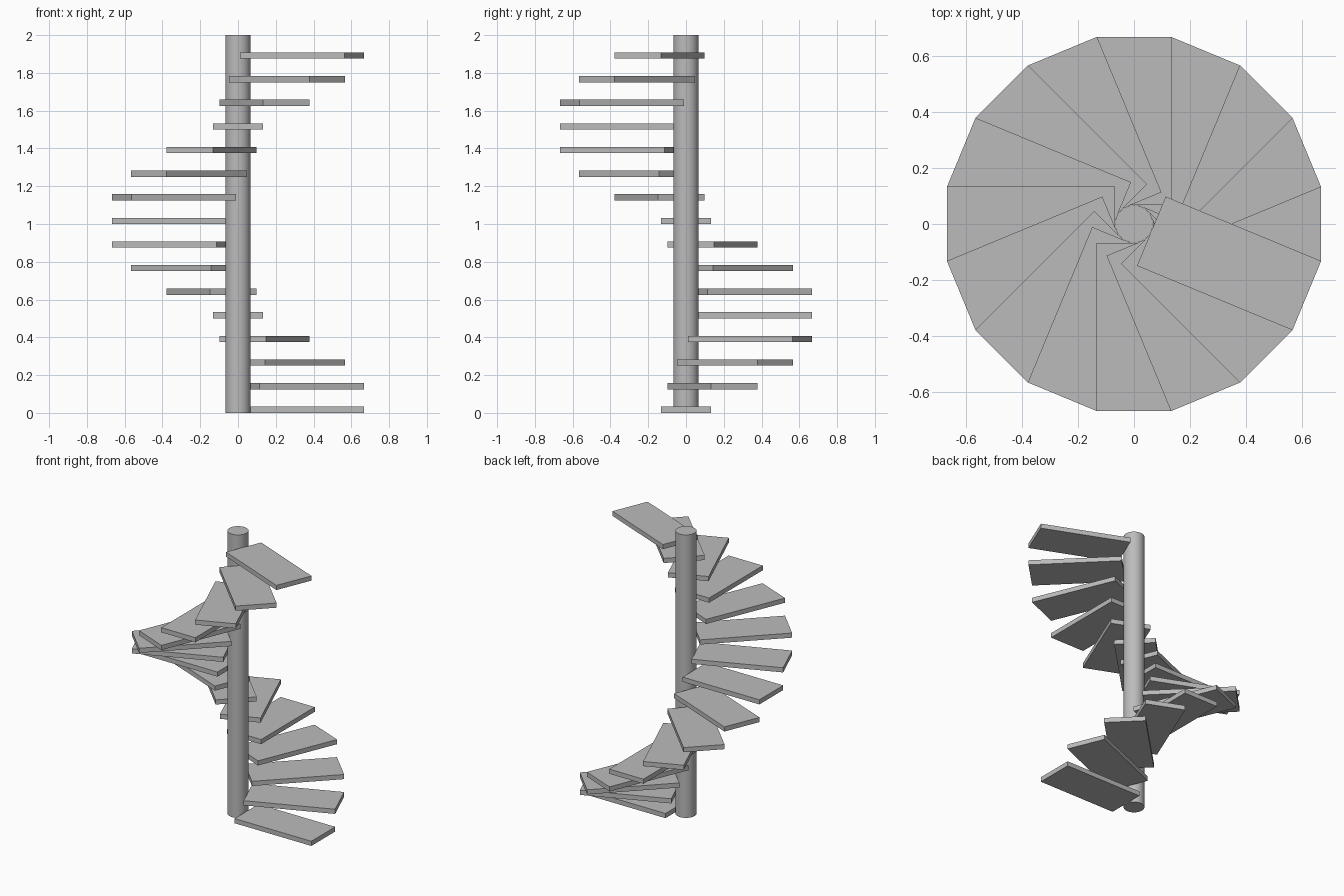
import bpy
from math import radians
from mathutils import Matrix

cube = bpy.data.objects.get("Cube")
if cube:
    bpy.data.objects.remove(cube, do_unlink=True)

STEPS = 16
TURN = 360 / STEPS
RISE = 0.125
THICK = 0.033
POLE_R = 0.067
OUTER = 0.667
WIDTH = 0.267

# One grey for the whole staircase
grey = bpy.data.materials.new("grey")
grey.use_nodes = True
colour = (0.5, 0.5, 0.5, 1)
grey.diffuse_color = colour
grey.node_tree.nodes["Principled BSDF"].inputs["Base Color"].default_value = colour

# Central pole
bpy.ops.mesh.primitive_cylinder_add(vertices=48, radius=POLE_R, depth=2, location=(0, 0, 1))
pole = bpy.context.object
pole.name = "central_pole"
pole.data.materials.append(grey)
bpy.ops.object.shade_smooth_by_angle(angle=radians(30))

# Tread slab, starting at the pole and pointing along +x
bpy.ops.mesh.primitive_cube_add(size=1)
first = bpy.context.object
first.data.transform(
    Matrix.Translation(((POLE_R + OUTER) / 2, 0, THICK / 2))
    @ Matrix.Diagonal((OUTER - POLE_R, WIDTH, THICK, 1)))
first.data.materials.append(grey)
first.name = "step_1"

# Remaining treads wind upward around the pole
for i in range(1, STEPS):
    step = bpy.data.objects.new(f"step_{i + 1}", first.data)
    step.location.z = i * RISE
    step.rotation_euler.z = radians(i * TURN)
    bpy.context.collection.objects.link(step)
